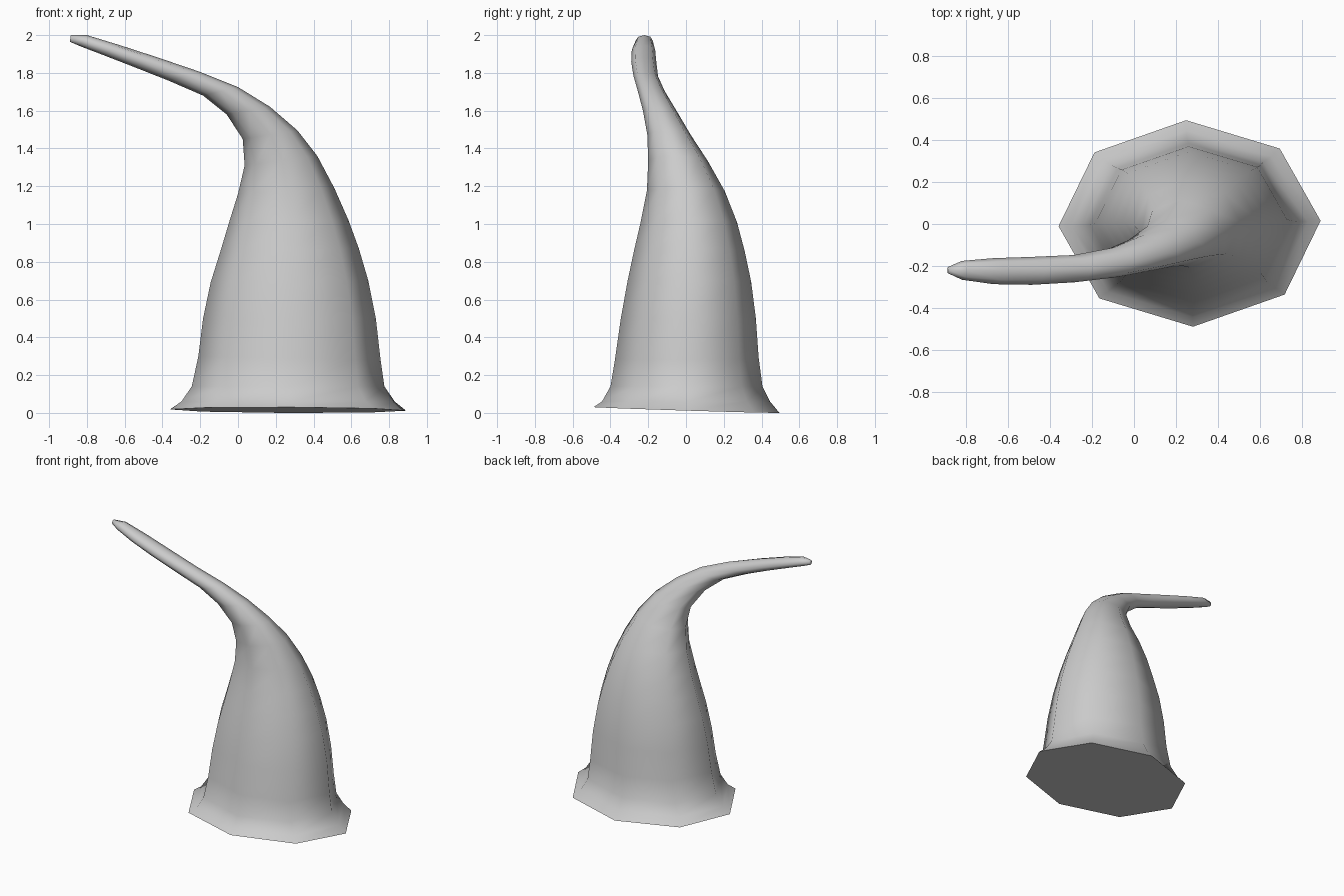
import bpy, bmesh
from math import cos, sin, tau, radians
from mathutils import Vector

cube = bpy.data.objects.get("Cube")
if cube:
    bpy.data.objects.remove(cube)

SIDES = 8

# Cross-sections: inner (x, z), outer (x, z), front y, back y
RINGS = [
    (-.36, .018, .89, .012, -.49, .495),
    (-.30, .06, .83, .06, -.445, .445),
    (-.245, .14, .775, .14, -.40, .405),
    (-.21, .30, .755, .28, -.375, .385),
    (-.185, .50, .73, .50, -.345, .37),
    (-.145, .69, .69, .70, -.31, .345),
    (-.095, .85, .64, .87, -.275, .31),
    (-.05, 1.0, .585, 1.02, -.24, .27),
    (0, 1.16, .51, 1.19, -.207, .205),
    (.035, 1.31, .42, 1.36, -.20, .115),
    (.025, 1.45, .315, 1.495, -.205, .025),
    (-.06, 1.58, .17, 1.62, -.228, -.05),
    (-.185, 1.68, 0, 1.725, -.255, -.112),
    (-.37, 1.76, -.20, 1.805, -.278, -.148),
    (-.56, 1.835, -.42, 1.88, -.29, -.157),
    (-.72, 1.897, -.62, 1.945, -.287, -.163),
    (-.84, 1.943, -.80, 2.0, -.266, -.176),
    (-.89, 1.965, -.885, 2.0, -.235, -.205),
]


def ring_points(ix, iz, ox, oz, front, back, tilt):
    inner, outer = Vector((ix, 0, iz)), Vector((ox, 0, oz))
    centre, reach = (inner + outer) / 2, (outer - inner) / 2
    mid, half = (front + back) / 2, (back - front) / 2
    for i in range(SIDES):
        a = tau * i / SIDES + radians(1.5)
        p = centre + reach * cos(a)
        p.y = mid + half * sin(a)
        p.z -= tilt * half * sin(a)
        yield p


# Tapering bent horn, lofted through the cross-sections
bm = bmesh.new()
loops = []
for n, ring in enumerate(RINGS):
    tilt = .031 if n == 0 else 0
    loops.append([bm.verts.new(p) for p in ring_points(*ring, tilt)])
for low, high in zip(loops, loops[1:]):
    for i in range(SIDES):
        j = (i + 1) % SIDES
        bm.faces.new((low[i], low[j], high[j], high[i])).smooth = True

# Flat base and tip
bm.faces.new(loops[0][::-1])
bm.faces.new(loops[-1]).smooth = True
for edge in bm.edges:
    edge.smooth = not all(v in loops[0] for v in edge.verts)

mesh = bpy.data.meshes.new("horn")
bm.to_mesh(mesh)
bm.free()
horn = bpy.data.objects.new("horn", mesh)
bpy.context.collection.objects.link(horn)

# Single plain grey
grey = bpy.data.materials.new("plain grey")
grey.use_nodes = True
colour = (.6, .6, .6, 1)
grey.diffuse_color = colour
grey.node_tree.nodes["Principled BSDF"].inputs["Base Color"].default_value = colour
mesh.materials.append(grey)
